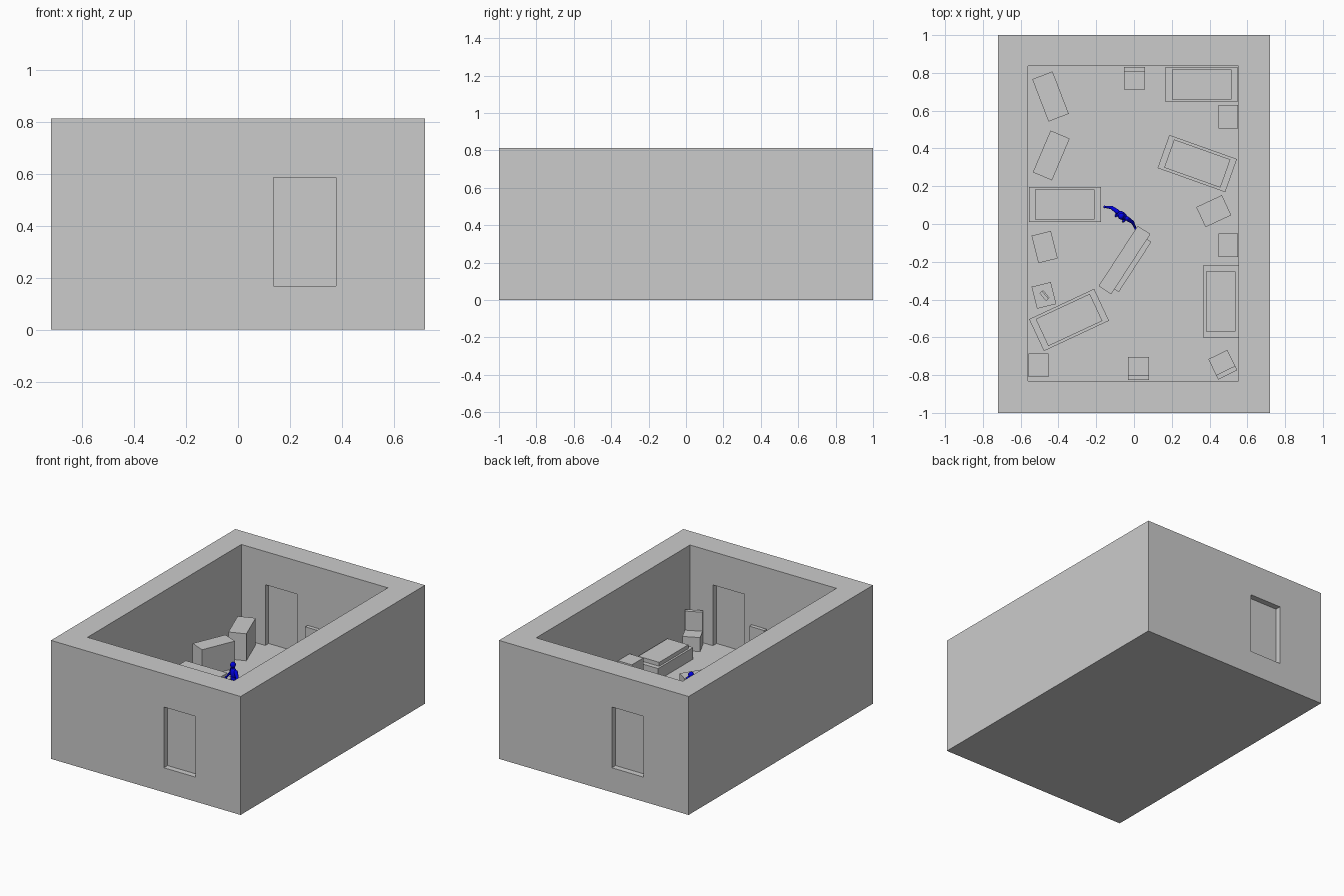
import bpy, bmesh
from math import radians, sin, cos
from mathutils import Matrix, Vector

if "Cube" in bpy.data.objects:
    bpy.data.objects.remove(bpy.data.objects["Cube"])

FLOOR = 0.168


def make_object(name, bm):
    mesh = bpy.data.meshes.new(name)
    bmesh.ops.recalc_face_normals(bm, faces=bm.faces)
    bm.to_mesh(mesh)
    bm.free()
    ob = bpy.data.objects.new(name, mesh)
    bpy.context.collection.objects.link(ob)
    return ob


def boxes(name, parts, matrix=Matrix()):
    """One object from boxes given as (x0, x1, y0, y1, z0, z1)."""
    bm = bmesh.new()
    for x0, x1, y0, y1, z0, z1 in parts:
        m = Matrix.Translation(((x0 + x1) / 2, (y0 + y1) / 2, (z0 + z1) / 2))
        m = m @ Matrix.Diagonal((x1 - x0, y1 - y0, z1 - z0, 1))
        bmesh.ops.create_cube(bm, size=1, matrix=m)
    ob = make_object(name, bm)
    ob.matrix_world = matrix
    return ob


def place(x, y, deg=0, z=FLOOR):
    return Matrix.Translation((x, y, z)) @ Matrix.Rotation(radians(deg), 4, 'Z')


def bed(name, matrix):
    boxes(name + "_base", [(-.19, .19, -.093, .093, 0, .08)], matrix)
    boxes(name + "_mattress", [(-.158, .158, -.079, .079, .08, .107)], matrix)


def cabinet(name, x, y, sx, sy, h, deg=0):
    boxes(name, [(-sx / 2, sx / 2, -sy / 2, sy / 2, 0, h)], place(x, y, deg))


def chair(name, x, y, deg):
    # Solid seat with the backrest on local -y
    boxes(name + "_seat", [(-.056, .056, -.034, .06, 0, .096)], place(x, y, deg))
    boxes(name + "_back", [(-.056, .056, -.06, -.034, 0, .227)], place(x, y, deg))


# Room shell: block, hollowed, with a door recess on both faces of each end wall
room = boxes("room_shell", [(-.72, .72, -1, 1, 0, .813)])
cutters = [("room_hollow", (-.56, .552, -.832, .836, FLOOR, 1))]
for side, s in (("front", 1), ("back", -1)):
    xs = sorted((.137 * s, .378 * s))
    for face, ya, yb in (("outer", -1.05, -.96), ("inner", -.872, -.80)):
        ys = sorted((ya * s, yb * s))
        cutters.append((f"{side}_door_{face}_cut", (*xs, *ys, FLOOR, .585)))
for name, dims in cutters:
    cutter = boxes(name, [dims])
    cutter.hide_render = True
    cutter.display_type = 'WIRE'
    mod = room.modifiers.new(name, 'BOOLEAN')
    mod.operation = 'DIFFERENCE'
    mod.solver = 'EXACT'
    mod.object = cutter

# Beds, one tipped on its side as a barricade
for i, (x, y, deg) in enumerate([(.358, .738, 0), (.335, .32, -19.6), (.459, -.41, 90),
                                 (-.366, .104, 0), (-.344, -.508, 25)]):
    bed(f"bed_{i + 1}", place(x, y, deg))
bed("tipped_bed", place(-.084, -.169, 57, FLOOR + .093) @ Matrix.Rotation(radians(90), 4, 'X'))

# Nightstands
for i, (x, y, sx, sy, deg) in enumerate([
        (.499, .567, .105, .125, 0), (.422, .068, .15, .117, 25), (.499, -.113, .105, .125, 0),
        (-.473, -.122, .105, .15, 14), (-.477, -.378, .105, .12, 14), (-.506, -.748, .105, .125, 0)]):
    cabinet(f"nightstand_{i + 1}", x, y, sx, sy, .149, deg)

# Tall wardrobes against the left wall
cabinet("wardrobe_1", -.442, .675, .115, .24, .185, 21)
cabinet("wardrobe_2", -.438, .363, .11, .24, .187, -23)

# Chairs
chair("chair_1", .002, .771, 180)
chair("chair_2", .023, -.765, 0)
chair("chair_3", .47, -.745, 26)

# Small case on a nightstand
boxes("small_case", [(-.027, .027, -.012, .006, 0, .045), (-.027, .027, .006, .013, 0, .035)],
      place(-.474, -.379, -50, FLOOR + .149))


# Figure: tapered limbs with ball joints
bm = bmesh.new()


def ball(p, r, scale=(1, 1, 1)):
    bmesh.ops.create_uvsphere(bm, u_segments=14, v_segments=9, radius=r,
                              matrix=Matrix.Translation(p) @ Matrix.Diagonal((*scale, 1)))


def limb(a, b, ra, rb):
    a, b = Vector(a), Vector(b)
    d = b - a
    m = Matrix.Translation((a + b) / 2) @ d.to_track_quat('Z', 'Y').to_matrix().to_4x4()
    bmesh.ops.create_cone(bm, cap_ends=True, segments=14, radius1=ra, radius2=rb,
                          depth=d.length, matrix=m)
    ball(a, ra)
    ball(b, rb)


ball((0, -.004, .254), .018, (.9, 1.05, 1.1))
limb((0, 0, .22), (0, -.002, .245), .011, .009)
ball((0, 0, .195), .034, (1, .62, 1.1))
ball((0, 0, .165), .028, (1, .65, 1.2))
ball((0, 0, .135), .03, (1, .65, .8))
for s in (-1, 1):
    limb((s * .032, .003, .217), (s * .067, .004, .17), .0125, .009)
    limb((s * .067, .004, .17), (s * .092, -.01, .134), .009, .006)
    ball((s * .1, -.015, .122), .009, (.8, .8, 1.3))
    limb((s * .016, 0, .132), (s * .02, -.002, .07), .016, .011)
    limb((s * .02, -.002, .07), (s * .023, .003, .012), .011, .008)
    ball((s * .024, -.009, .007), .01, (.8, 1.8, .7))
figure = make_object("standing_figure", bm)
figure.matrix_world = place(-.065, .045, -35)
for poly in figure.data.polygons:
    poly.use_smooth = len(poly.vertices) < 5
blue = bpy.data.materials.new("blue")
blue.diffuse_color = (0, 0, .8, 1)
blue.use_nodes = True
blue.node_tree.nodes["Principled BSDF"].inputs["Base Color"].default_value = blue.diffuse_color
figure.data.materials.append(blue)
